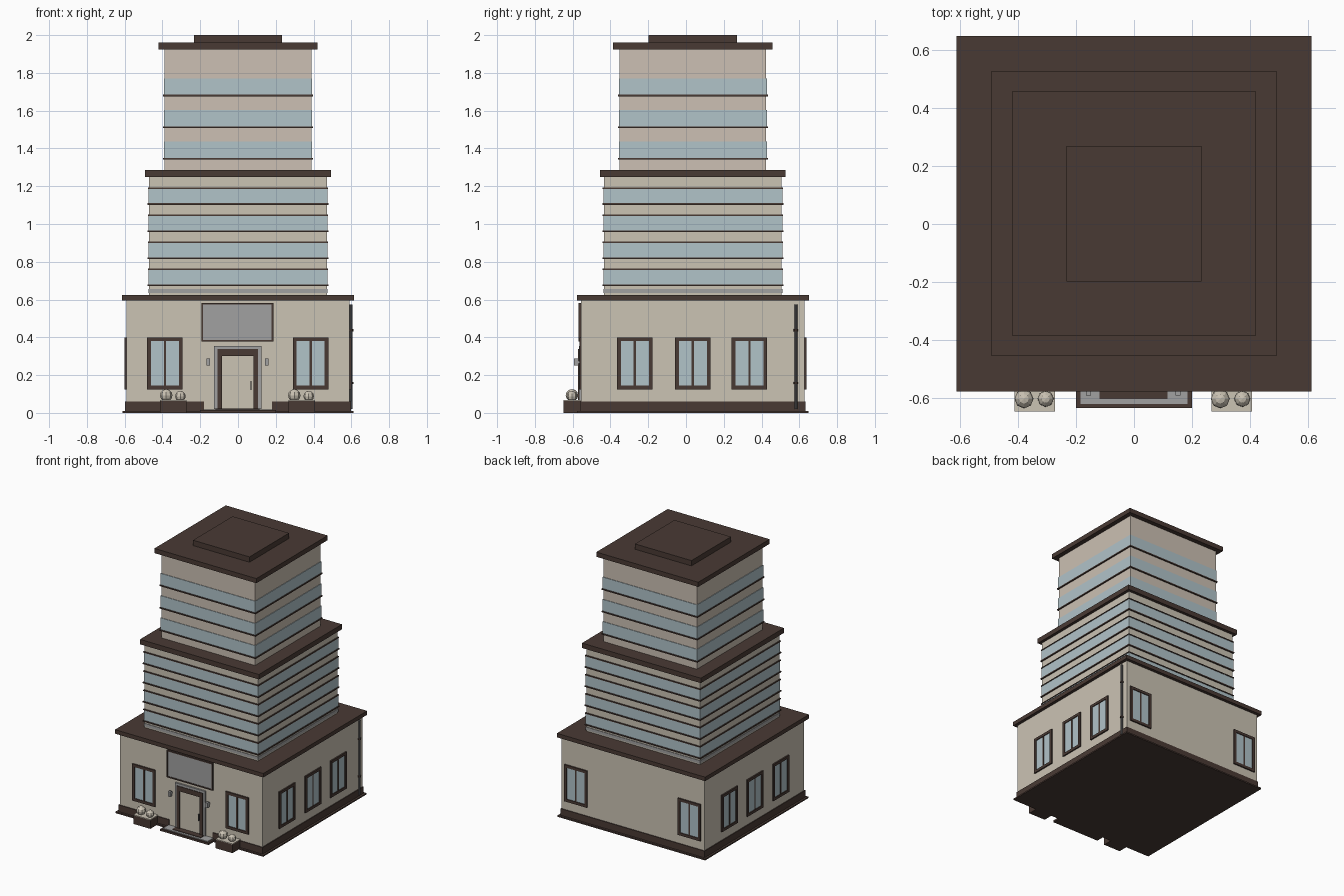
import bpy, bmesh, math
from mathutils import Vector, Matrix

if "Cube" in bpy.data.objects:
    bpy.data.objects.remove(bpy.data.objects["Cube"])

CY = 0.036      # building centre in y
HALF = 0.591    # half width of the ground floor walls


def material(name, r, g, b):
    lin = [((c / 255 + 0.055) / 1.055) ** 2.4 for c in (r, g, b)]
    m = bpy.data.materials.new(name)
    m.diffuse_color = (*lin, 1)
    m.use_nodes = True
    m.node_tree.nodes["Principled BSDF"].inputs["Base Color"].default_value = m.diffuse_color
    return m


DARK = material("dark brown trim", 73, 58, 52)
BEIGE = material("beige wall", 203, 195, 180)
PINK = material("warm beige wall", 204, 192, 179)
GLASS = material("pale blue glass", 177, 195, 201)
GREY = material("grey metal", 161, 161, 161)
PIPE = material("dark grey pipe", 98, 98, 100)


def finish(name, bm, mats):
    bmesh.ops.recalc_face_normals(bm, faces=bm.faces)
    me = bpy.data.meshes.new(name)
    bm.to_mesh(me)
    bm.free()
    for m in mats:
        me.materials.append(m)
    ob = bpy.data.objects.new(name, me)
    bpy.context.collection.objects.link(ob)
    return ob


def boxes(name, bounds, mat, matrix=Matrix()):
    """One object made of axis-aligned boxes (x0, x1, y0, y1, z0, z1)."""
    bm = bmesh.new()
    for x0, x1, y0, y1, z0, z1 in bounds:
        m = Matrix.Translation(((x0 + x1) / 2, (y0 + y1) / 2, (z0 + z1) / 2))
        m = matrix @ m @ Matrix.Diagonal((x1 - x0, y1 - y0, z1 - z0, 1))
        bmesh.ops.create_cube(bm, size=1, matrix=m)
    return finish(name, bm, [mat])


def tier(name, sections):
    """Square stepped tower from stacked sections (half, z0, z1, material)."""
    mats = list(dict.fromkeys(s[3] for s in sections))
    bm = bmesh.new()
    rings = []
    for half, z0, z1, mat in sections:
        for z in (z0, z1):
            ring = [bm.verts.new((sx * half, CY + sy * half, z))
                    for sx, sy in ((-1, -1), (1, -1), (1, 1), (-1, 1))]
            rings.append((ring, half, mats.index(mat)))
    for (a, ha, ma), (b, hb, mb) in zip(rings, rings[1:]):
        for i in range(4):
            j = (i + 1) % 4
            f = bm.faces.new((a[i], a[j], b[j], b[i]))
            f.material_index = ma if ha >= hb else mb
    for ring, half, m in (rings[0], rings[-1]):
        bm.faces.new(ring).material_index = m
    return finish(name, bm, mats)


def banded(half, z0, z1, wall, bands, top_trim):
    """Wall sections with glass bands edged by thin dark sills."""
    out, z, t = [], z0, 0.009
    for g0, g1 in bands:
        out += [(half, z, g0 - t / 2, wall),
                (half + 0.009, g0 - t / 2, g0 + t / 2, DARK)]
        if top_trim:
            out += [(half + 0.004, g0 + t / 2, g1 - 0.004, GLASS),
                    (half + 0.007, g1 - 0.004, g1 + 0.004, DARK)]
            z = g1 + 0.004
        else:
            out.append((half + 0.004, g0 + t / 2, g1, GLASS))
            z = g1
    out.append((half, z, z1, wall))
    return out


# Ground floor with bottom slab and roof slab
tier("ground_floor", [(0.612, 0, 0.01, DARK), (HALF, 0.01, 0.595, BEIGE),
                      (0.614, 0.595, 0.625, DARK)])

# Middle tower
middle = [(0.474, 0.635, 0.657, GREY)]
middle += banded(0.47, 0.657, 1.25, BEIGE,
                 [(0.675 + 0.1435 * i, 0.76 + 0.1435 * i) for i in range(4)], True)
tier("middle_tower", [(0.47, 0.625, 0.635, BEIGE)] + middle
     + [(0.492, 1.25, 1.287, DARK)])

# Upper tower with roof cap
upper = banded(0.388, 1.287, 1.925, PINK,
               [(1.345, 1.437), (1.512, 1.603), (1.68, 1.77)], False)
tier("upper_tower", upper + [(0.422, 1.925, 1.96, DARK), (0.234, 1.96, 2.0, DARK)])

# Plinth around the walls, open at the entrance
P, T = HALF + 0.006, 0.006
f, b = CY - P, CY + P
boxes("plinth", [(-P, -0.18, f, f + T, 0.01, 0.06), (0.18, P, f, f + T, 0.01, 0.06),
                 (-P, P, b - T, b, 0.01, 0.06),
                 (-P, -P + T, f, b, 0.01, 0.06), (P - T, P, f, b, 0.01, 0.06)], DARK)


def frame(x0, x1, z0, z1, w, y0, y1):
    """Four bars around a rectangle on the front plane."""
    return [(x0, x0 + w, y0, y1, z0, z1), (x1 - w, x1, y0, y1, z0, z1),
            (x0 + w, x1 - w, y0, y1, z0, z0 + w), (x0 + w, x1 - w, y0, y1, z1 - w, z1)]


def window(name, side, u):
    """Two-pane window; side counts quarter turns from the front wall."""
    m = Matrix.Translation((0, CY, 0)) @ Matrix.Rotation(side * math.pi / 2, 4, 'Z')
    y, w, z0, z1 = -HALF, 0.094, 0.125, 0.4
    bars = frame(u - w, u + w, z0, z1, 0.02, y - 0.01, y + 0.002)
    bars.append((u - 0.006, u + 0.006, y - 0.007, y + 0.002, z0 + 0.02, z1 - 0.02))
    boxes(name + "_frame", bars, DARK, m)
    boxes(name + "_glass", [(u - w + 0.02, u + w - 0.02, y - 0.004, y + 0.002,
                             z0 + 0.02, z1 - 0.02)], GLASS, m)


for side, label, spots in ((0, "front", (-0.387, 0.385)), (1, "right", (-0.307, 0, 0.3)),
                           (2, "back", (-0.47, 0.47)), (3, "left", (-0.3, 0, 0.307))):
    for i, u in enumerate(spots):
        window(f"{label}_window_{i + 1}", side, u)

# Entrance: surround, frame, door, handle
F = CY - HALF
boxes("door_surround", [(-0.126, -0.108, F - 0.012, F, 0.02, 0.355),
                        (0.106, 0.124, F - 0.012, F, 0.02, 0.355),
                        (-0.108, 0.106, F - 0.012, F, 0.338, 0.355)], GREY)
boxes("door_frame", [(-0.108, -0.086, F - 0.016, F, 0.02, 0.338),
                     (0.082, 0.106, F - 0.016, F, 0.02, 0.338),
                     (-0.086, 0.082, F - 0.016, F, 0.302, 0.338)], DARK)
boxes("door", [(-0.086, 0.082, F - 0.006, F, 0.02, 0.302)], BEIGE)
boxes("door_handle", [(0.066, 0.072, F - 0.014, F - 0.006, 0.12, 0.17)], PIPE)

# Entrance step with grey paving and a mat
boxes("step", [(-0.2, 0.2, -0.635, F, 0, 0.014)], DARK)
boxes("step_paving", [(-0.185, 0.185, -0.622, F, 0.014, 0.019)], GREY)
boxes("door_mat", [(-0.12, 0.115, -0.605, F, 0.019, 0.023)], DARK)

# Blank sign board above the door
boxes("sign_border", frame(-0.193, 0.187, 0.378, 0.582, 0.009, F - 0.014, F), DARK)
boxes("sign_board", [(-0.184, 0.178, F - 0.01, F, 0.387, 0.573)], GREY)

# Wall lamps
for x, label in ((-0.157, "left"), (0.152, "right")):
    boxes(label + "_wall_lamp", [(x - 0.009, x + 0.009, -0.592, -0.57, 0.25, 0.287),
                                 (x - 0.004, x + 0.004, -0.57, F, 0.262, 0.275)], GREY)

# Planters with round shrubs
for x, shrubs, label in ((-0.343, ((-0.38, 0.033), (-0.305, 0.028)), "left"),
                         (0.338, ((0.298, 0.033), (0.374, 0.028)), "right")):
    boxes(label + "_planter", [(x - 0.07, x + 0.07, -0.648, F, 0, 0.064)], DARK)
    boxes(label + "_planter_top", [(x - 0.07, x + 0.07, -0.648, F, 0.064, 0.069)], BEIGE)
    for i, (sx, r) in enumerate(shrubs):
        bm = bmesh.new()
        bmesh.ops.create_uvsphere(bm, u_segments=8, v_segments=6, radius=r,
                                  matrix=Matrix.Translation((sx, -0.604, 0.06 + r)))
        finish(f"{label}_shrub_{i + 1}", bm, [BEIGE])

# Downpipe with brackets on the right wall
bm = bmesh.new()
for r, z0, z1 in ((0.008, 0.02, 0.575), (0.012, 0.152, 0.164), (0.012, 0.432, 0.444)):
    bmesh.ops.create_cone(bm, cap_ends=True, segments=8, radius1=r, radius2=r,
                          depth=z1 - z0,
                          matrix=Matrix.Translation((0.599, 0.582, (z0 + z1) / 2)))
for fc in bm.faces:
    fc.material_index = int(max((v.co.xy - Vector((0.599, 0.582))).length
                                for v in fc.verts) > 0.01)
finish("downpipe", bm, [PIPE, DARK])
